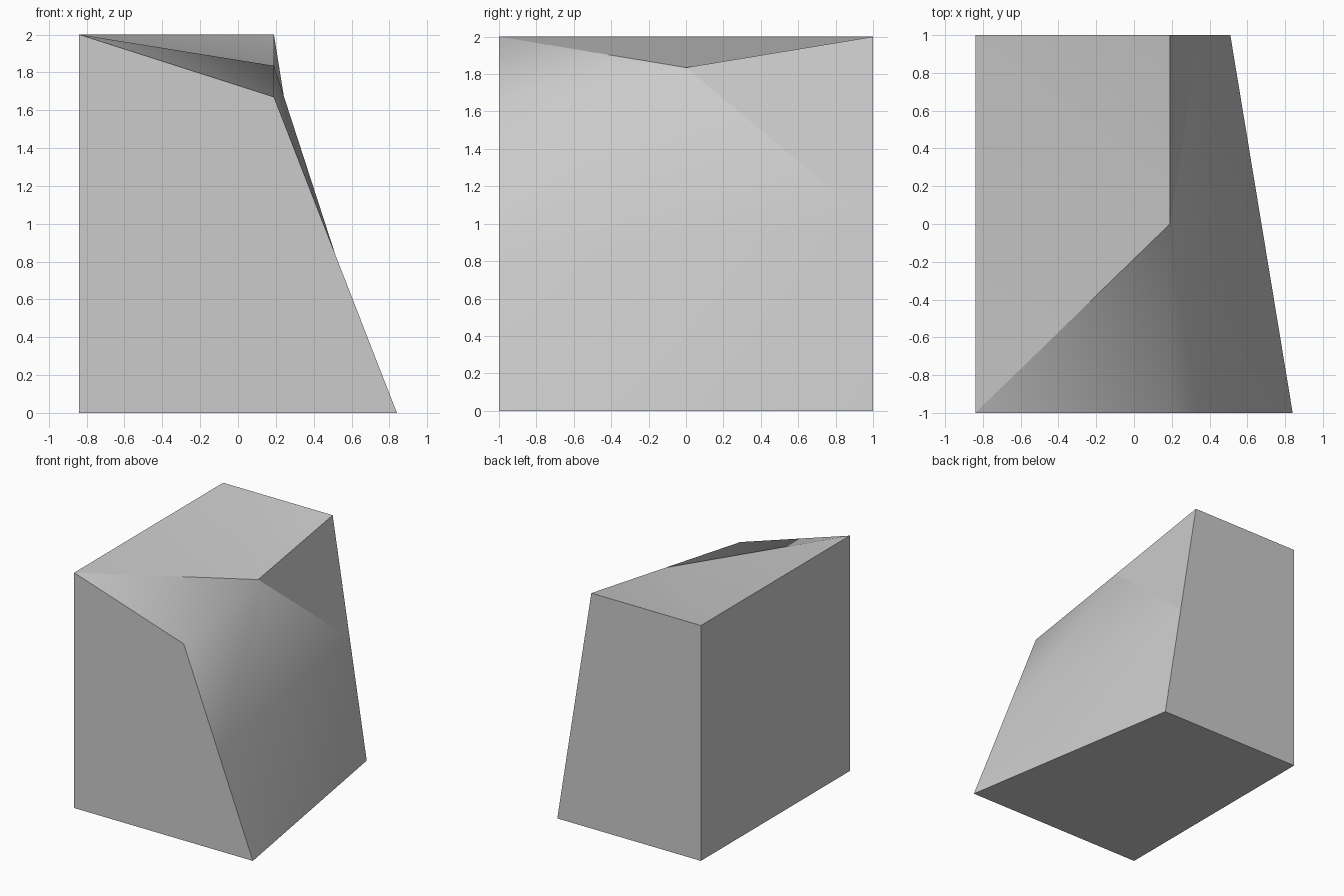
import bpy
import bmesh
from mathutils import Vector

default = bpy.data.objects.get("Cube")
if default:
    bpy.data.objects.remove(default, do_unlink=True)

# Single plain grey material
grey = bpy.data.materials.new("plain_grey")
grey.use_nodes = True
colour = (0.6, 0.6, 0.6, 1)
grey.diffuse_color = colour
grey.node_tree.nodes["Principled BSDF"].inputs["Base Color"].default_value = colour

# Corners: a-d around the base, e, f, h, i around the top
pts = {
    "a": Vector((-0.84, -1, 0)), "b": Vector((0.84, -1, 0)),
    "c": Vector((0.51, 1, 0)), "d": Vector((-0.84, 1, 0)),
    "e": Vector((-0.84, -1, 2)), "f": Vector((0.19, -1, 1.67)),
    "h": Vector((0.19, 1, 2)), "i": Vector((-0.84, 1, 2)),
}
# Midpoints of the edges around the slanted side, and its slightly full centre
for name, ends in {"g": "fh", "j": "hc", "m": "bc", "n": "bf"}.items():
    pts[name] = (pts[ends[0]] + pts[ends[1]]) / 2
pts["k"] = Vector((0.45, 0, 0.92))

bm = bmesh.new()
v = {name: bm.verts.new(p) for name, p in pts.items()}

base = ["adcmb"]
upright = ["abnfe", "aeid", "cdihj"]
top = ["efg", "egi", "ghi"]
slanted = ["ghj", "gjk", "jcmk", "mbnk", "nfgk"]
for loop in base + upright + top + slanted:
    bm.faces.new([v[n] for n in loop])
bmesh.ops.recalc_face_normals(bm, faces=bm.faces)

# Smooth the slanted side into the front of the top, keep other edges crisp
for face in bm.faces:
    face.smooth = True
for edge in bm.edges:
    edge.smooth = edge.calc_face_angle() < 1.0
for pair in ("eg", "gh", "gj"):
    bm.edges.get([v[n] for n in pair]).smooth = False

mesh = bpy.data.meshes.new("slanted_block")
bm.to_mesh(mesh)
bm.free()
mesh.materials.append(grey)
block = bpy.data.objects.new("slanted_block", mesh)
bpy.context.collection.objects.link(block)
